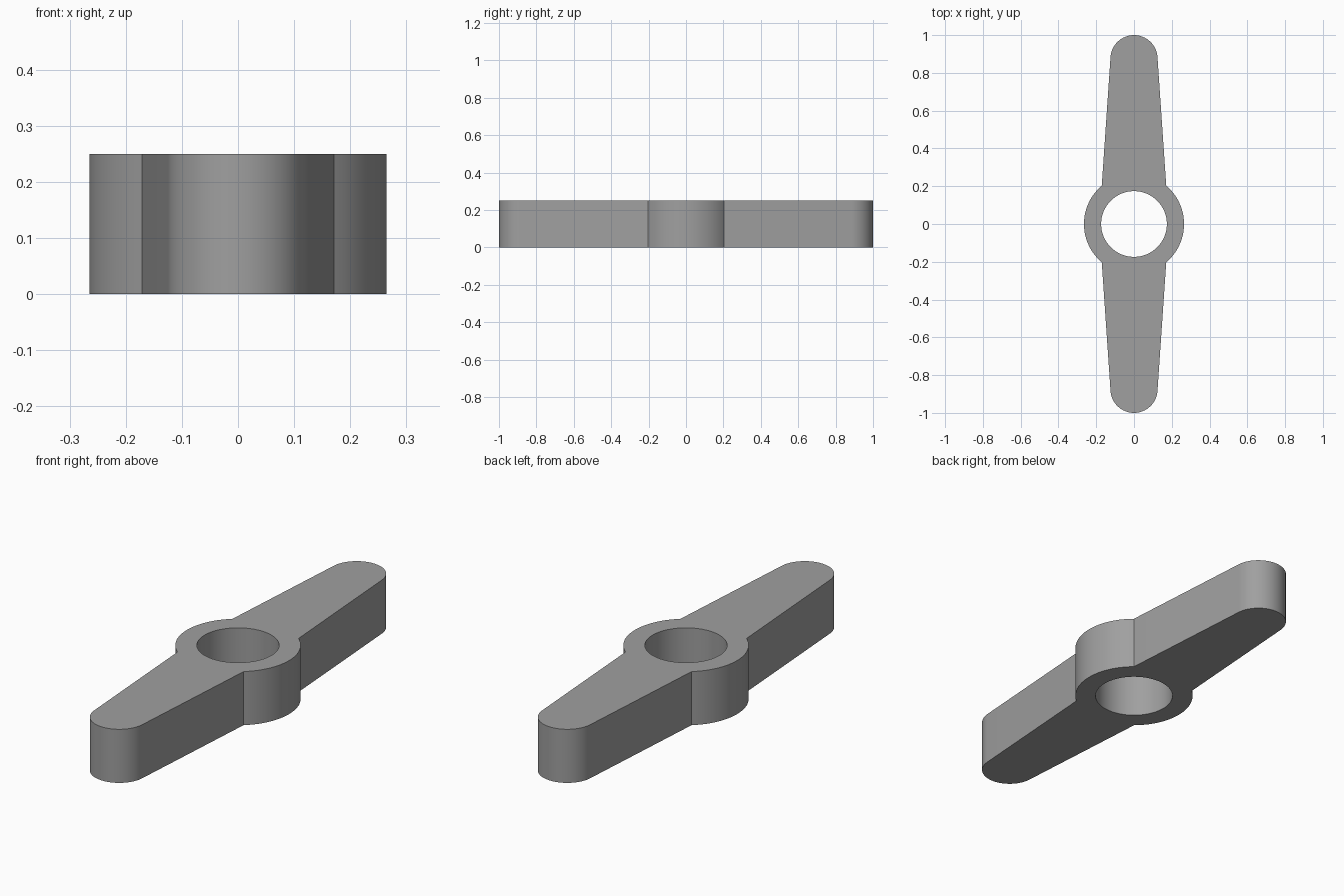
import bpy, bmesh, math

if "Cube" in bpy.data.objects:
    bpy.data.objects.remove(bpy.data.objects["Cube"])

HEIGHT = 0.25
HUB_R, HOLE_R = 0.265, 0.174
TIP_R = 0.1245
TIP_Y = 1.0 - TIP_R
ROOT = (0.171, 0.203)          # where an arm side meets the hub
TAPER = math.radians(4)


def arc(cx, cy, r, a0, a1, n):
    return [(cx + r * math.cos(a0 + (a1 - a0) * i / n),
             cy + r * math.sin(a0 + (a1 - a0) * i / n)) for i in range(n + 1)]


# Half outline: right hub side, then the rounded tip of the back arm
root_angle = math.atan2(ROOT[1], ROOT[0])
half = arc(0, 0, HUB_R, -root_angle, root_angle, 24)
half += arc(0, TIP_Y, TIP_R, TAPER, math.pi - TAPER, 32)
# The other half is the same, turned by 180 degrees
outline = half + [(-x, -y) for x, y in half]
hole = arc(0, 0, HOLE_R, 0, math.tau, 64)[:-1]

# Flat plate with a bore, extruded upward
bm = bmesh.new()
edges = []
for loop in (outline, hole):
    verts = [bm.verts.new((x, y, 0)) for x, y in loop]
    edges += [bm.edges.new((v, verts[(i + 1) % len(verts)])) for i, v in enumerate(verts)]
bmesh.ops.triangle_fill(bm, use_beauty=True, use_dissolve=False, edges=edges, normal=(0, 0, 1))
ext = bmesh.ops.extrude_face_region(bm, geom=bm.faces[:], use_keep_orig=True)
top = [g for g in ext["geom"] if isinstance(g, bmesh.types.BMVert)]
bmesh.ops.translate(bm, vec=(0, 0, HEIGHT), verts=top)
bmesh.ops.recalc_face_normals(bm, faces=bm.faces[:])

mesh = bpy.data.meshes.new("two_arm_lever")
bm.to_mesh(mesh)
bm.free()
lever = bpy.data.objects.new("two_arm_lever", mesh)
bpy.context.collection.objects.link(lever)

# Plain grey finish
grey = bpy.data.materials.new("grey")
grey.diffuse_color = (0.35, 0.35, 0.35, 1)
grey.use_nodes = True
grey.node_tree.nodes["Principled BSDF"].inputs["Base Color"].default_value = grey.diffuse_color
mesh.materials.append(grey)

# Smooth round walls, sharp rims and hub corners
bpy.context.view_layer.objects.active = lever
lever.select_set(True)
bpy.ops.object.shade_smooth_by_angle(angle=math.radians(25))
